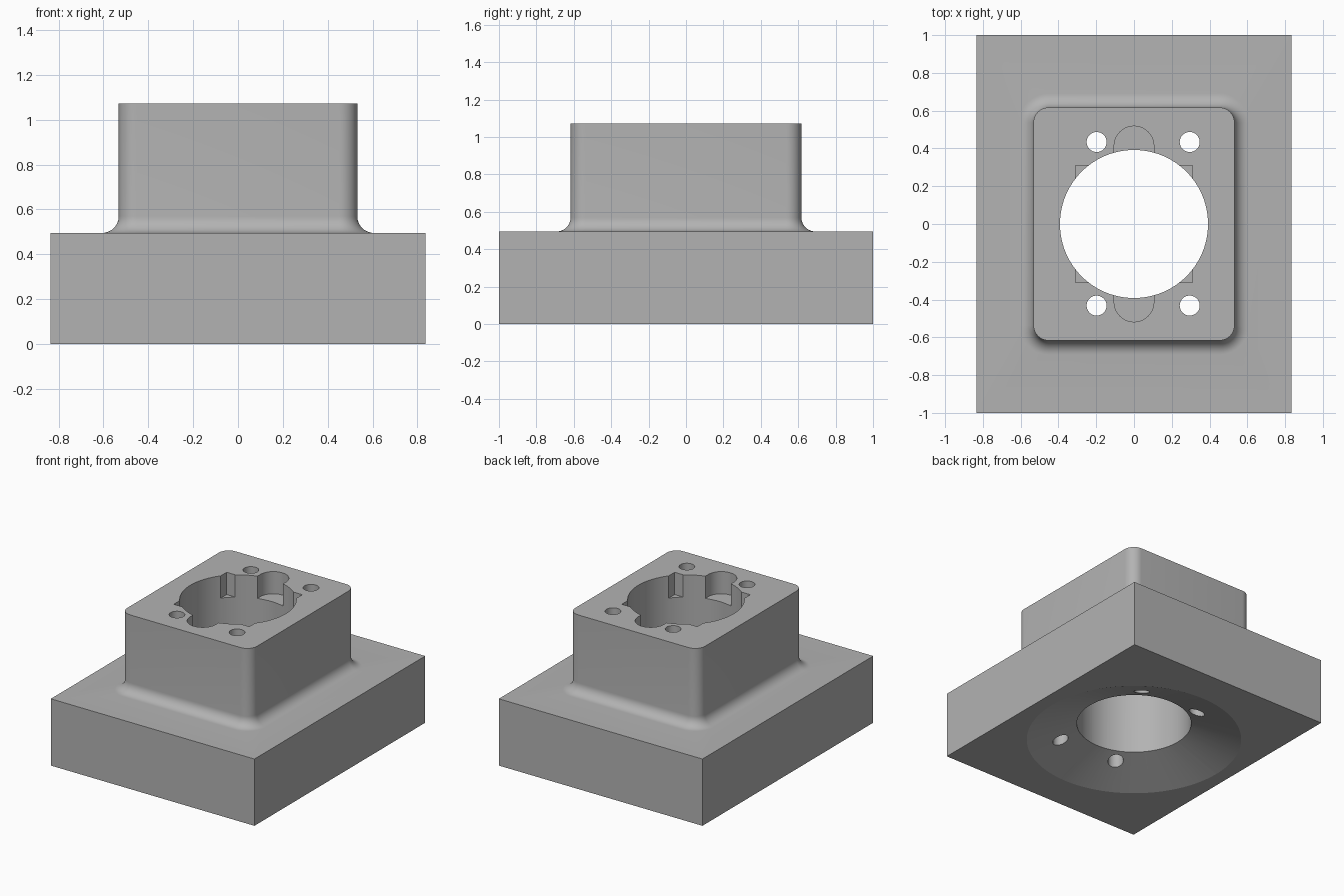
import bpy, bmesh
from math import sin, cos, pi

if "Cube" in bpy.data.objects:
    bpy.data.objects.remove(bpy.data.objects["Cube"])

BASE_TOP, TOP = 0.495, 1.073      # base plate height, full height
POCKET_FLOOR = TOP - 0.165        # floor of the shallow pockets

grey = bpy.data.materials.new("grey")
grey.diffuse_color = (0.45, 0.45, 0.45, 1)
grey.use_nodes = True
grey.node_tree.nodes["Principled BSDF"].inputs["Base Color"].default_value = grey.diffuse_color


def arc(cx, cy, r, start, end, n):
    return [(cx + r * cos(start + (end - start) * i / n),
             cy + r * sin(start + (end - start) * i / n)) for i in range(n + 1)]


def circle(cx, cy, r, n):
    return arc(cx, cy, r, 0, 2 * pi, n)[:-1]


def rectangle(hx, hy):
    return [(hx, hy), (-hx, hy), (-hx, -hy), (hx, -hy)]


def rounded(hx, hy, r, grow=0.0, n=10):
    """Rounded rectangle outline, pushed outwards by grow."""
    pts = []
    for k, (sx, sy) in enumerate([(1, 1), (-1, 1), (-1, -1), (1, -1)]):
        pts += arc(sx * (hx - r), sy * (hy - r), r + grow,
                   k * pi / 2, (k + 1) * pi / 2, n)
    return pts


def loft(name, rings):
    """Closed solid through a stack of (outline, z) rings."""
    bm = bmesh.new()
    loops = [[bm.verts.new((x, y, z)) for x, y in pts] for pts, z in rings]
    for a, b in zip(loops, loops[1:]):
        for i in range(len(a)):
            j = (i + 1) % len(a)
            bm.faces.new((a[i], a[j], b[j], b[i]))
    bm.faces.new(loops[0][::-1])
    bm.faces.new(loops[-1])
    bmesh.ops.recalc_face_normals(bm, faces=bm.faces)
    mesh = bpy.data.meshes.new(name)
    bm.to_mesh(mesh)
    bm.free()
    mesh.materials.append(grey)
    ob = bpy.data.objects.new(name, mesh)
    bpy.context.collection.objects.link(ob)
    return ob


def combine(target, other, operation):
    mod = target.modifiers.new("boolean", 'BOOLEAN')
    mod.operation, mod.solver, mod.object = operation, 'EXACT', other
    bpy.context.view_layer.objects.active = target
    bpy.ops.object.modifier_apply(modifier=mod.name)
    bpy.data.objects.remove(other)


# Base plate
plate = rectangle(0.835, 1.0)
housing = loft("housing", [(plate, 0), (plate, BASE_TOP)])

# Raised block with a concave fillet where it meets the plate
R = 0.075
rings = [(rounded(0.532, 0.617, 0.08, R), BASE_TOP - 0.1)]
for i in range(11):
    a = pi / 2 * i / 10
    rings.append((rounded(0.532, 0.617, 0.08, R * (1 - sin(a))),
                  BASE_TOP + R * (1 - cos(a))))
rings.append((rounded(0.532, 0.617, 0.08), TOP))
combine(housing, loft("raised_block", rings), 'UNION')

# Conical recess in the underside, opening into the through bore
cone_r, bore_r, cone_z = 0.735, 0.392, 0.127
slope = (cone_r - bore_r) / cone_z
combine(housing, loft("cone_cutter", [
    (circle(0, 0, cone_r + 0.05 * slope, 96), -0.05),
    (circle(0, 0, bore_r - 0.02, 96), cone_z + 0.02 / slope)]), 'DIFFERENCE')
bore = circle(0, 0, bore_r, 96)
combine(housing, loft("bore_cutter", [(bore, -0.2), (bore, TOP + 0.1)]), 'DIFFERENCE')

# Shallow pockets: square corner notches and a round-ended slot
slot = arc(0, 0.413, 0.105, 0, pi, 24) + arc(0, -0.413, 0.105, pi, 2 * pi, 24)
for outline in (rectangle(0.31, 0.31), slot):
    combine(housing, loft("pocket_cutter", [(outline, POCKET_FLOOR), (outline, TOP + 0.1)]),
            'DIFFERENCE')

# Four screw holes
for x in (-0.198, 0.295):
    for y in (-0.432, 0.434):
        hole = circle(x, y, 0.053, 32)
        combine(housing, loft("hole_cutter", [(hole, -0.2), (hole, TOP + 0.1)]),
                'DIFFERENCE')

# Smooth curved walls, sharp edges
bpy.ops.object.select_all(action='DESELECT')
housing.select_set(True)
bpy.context.view_layer.objects.active = housing
bpy.ops.object.shade_smooth_by_angle(angle=0.3)
